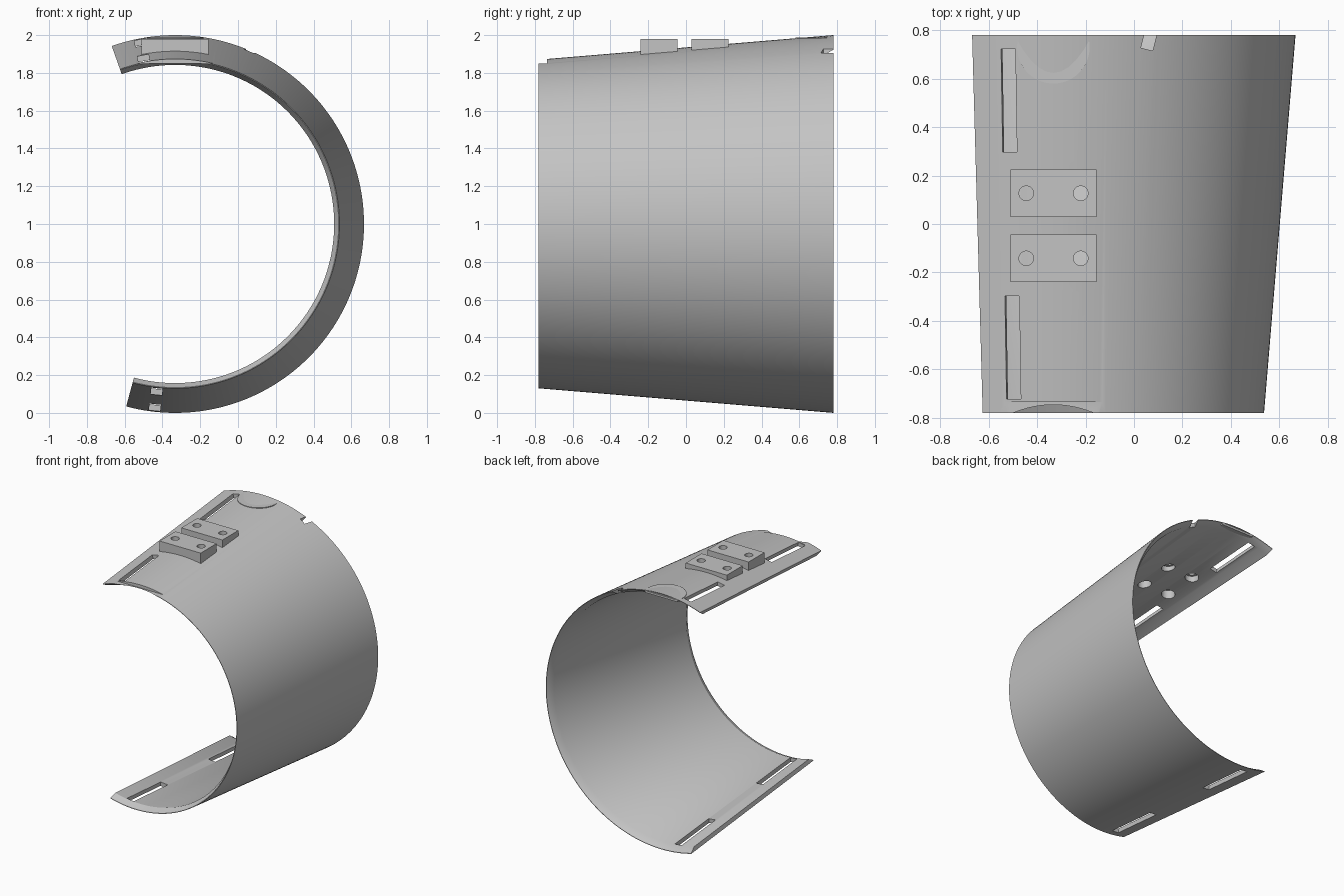
import bpy, bmesh, math
from mathutils import Matrix, Vector

if "Cube" in bpy.data.objects:
    bpy.data.objects.remove(bpy.data.objects["Cube"], do_unlink=True)

AXIS = Vector((-0.333, 0, 1))      # centre line of the tapered shell
HALF = 0.78                        # half length along y
WALL = 0.032

grey = bpy.data.materials.new("plain_grey")
grey.use_nodes = True
grey.diffuse_color = (0.55, 0.55, 0.55, 1)
grey.node_tree.nodes["Principled BSDF"].inputs["Base Color"].default_value = (0.55, 0.55, 0.55, 1)


def radius(y):
    return 0.935 + 0.065 * y / HALF


def finish(name, bm):
    bmesh.ops.recalc_face_normals(bm, faces=bm.faces)
    mesh = bpy.data.meshes.new(name)
    bm.to_mesh(mesh)
    bm.free()
    mesh.materials.append(grey)
    obj = bpy.data.objects.new(name, mesh)
    bpy.context.collection.objects.link(obj)
    return obj


def sweep(name, profile, start, end, steps):
    """Sweep a closed (radius, y) profile around the shell axis."""
    bm = bmesh.new()
    rings = []
    for i in range(steps + 1):
        a = math.radians(start + (end - start) * i / steps)
        rings.append([bm.verts.new(AXIS + Vector((r * math.cos(a), y, r * math.sin(a))))
                      for r, y in profile])
    n = len(profile)
    for a, b in zip(rings, rings[1:]):
        for j in range(n):
            k = (j + 1) % n
            bm.faces.new((a[j], a[k], b[k], b[j]))
    bm.faces.new(rings[0])
    bm.faces.new(rings[-1])
    return finish(name, bm)


def box(name, center, size, angle=0, axis='Y'):
    bm = bmesh.new()
    bmesh.ops.create_cube(bm, size=1)
    m = Matrix.Translation(center) @ Matrix.Rotation(angle, 4, axis) @ Matrix.Diagonal((*size, 1))
    bmesh.ops.transform(bm, matrix=m, verts=bm.verts)
    return finish(name, bm)


def cylinder(name, center, r, depth, sides=32):
    bm = bmesh.new()
    bmesh.ops.create_cone(bm, cap_ends=True, segments=sides, radius1=r, radius2=r, depth=depth,
                          matrix=Matrix.Translation(center))
    return finish(name, bm)


def cut(obj, cutter):
    mod = obj.modifiers.new("cut", 'BOOLEAN')
    mod.operation = 'DIFFERENCE'
    mod.solver = 'EXACT'
    mod.object = cutter
    bpy.context.view_layer.objects.active = obj
    bpy.ops.object.modifier_apply(modifier=mod.name)


def discard(obj):
    bpy.data.objects.remove(obj, do_unlink=True)


# Tapered C-shaped shell with thinned end rims
rim = 0.004
inner = HALF - 0.05
profile = [(radius(-HALF), -HALF), (radius(HALF), HALF), (radius(HALF) - rim, HALF),
           (radius(inner) - WALL, inner), (radius(-inner) - WALL, -inner),
           (radius(-HALF) - rim, -HALF)]
shell = sweep("curved_shell", profile, -105, 109.6, 120)

# Strap slots near both free edges
for angle in (100.8, -96.3):
    a = math.radians(angle)
    for y in (-0.51, 0.51):
        r = radius(y)
        slot = box("slot_cutter", AXIS + Vector((r * math.cos(a), y, r * math.sin(a))),
                   (0.3, 0.425, 0.06), -a)
        cut(shell, slot)
        discard(slot)

# Flat relief on the front rim and small notch in the back rim
for center, size, turn in (((-0.333, -0.785, 1.9), (0.5, 0.1, 0.1), 0),
                           ((0.065, 0.77, 1.93), (0.05, 0.1, 0.2), -0.25)):
    cutter = box("rim_cutter", center, size, turn, 'Z')
    cut(shell, cutter)
    discard(cutter)

# Flat-topped mounting pads, trimmed to the shell, with counterbored holes
bm = bmesh.new()
bmesh.ops.create_cone(bm, cap_ends=True, segments=160, depth=2 * HALF,
                      radius1=radius(HALF) - WALL / 2, radius2=radius(-HALF) - WALL / 2,
                      matrix=Matrix.Translation(AXIS) @ Matrix.Rotation(math.pi / 2, 4, 'X'))
core = finish("core_cutter", bm)
for name, y in (("front_pad", -0.142), ("back_pad", 0.127)):
    pad = box(name, (-0.333, y, 1.89), (0.356, 0.196, 0.18))
    cut(pad, core)
    for x in (-0.445, -0.22):
        for r, z, depth in ((0.03, 1.9, 0.3), (0.05, 1.85, 0.19)):
            hole = cylinder("hole_cutter", (x, y, z), r, depth)
            cut(pad, hole)
            cut(shell, hole)
            discard(hole)
discard(core)

# Shallow round boss at the back rim, clipped flush with the end
boss = cylinder("round_boss", (-0.333, 0.73, 1.979), 0.15, 0.016, 48)
clip = box("clip_cutter", (-0.333, 0.98, 1.97), (1, 0.4, 0.2))
cut(boss, clip)
discard(clip)

for obj in list(bpy.context.collection.objects):
    if obj.type == 'MESH' and grey.name in obj.data.materials:
        bpy.ops.object.select_all(action='DESELECT')
        obj.select_set(True)
        bpy.context.view_layer.objects.active = obj
        bpy.ops.object.shade_smooth_by_angle(angle=math.radians(30))
